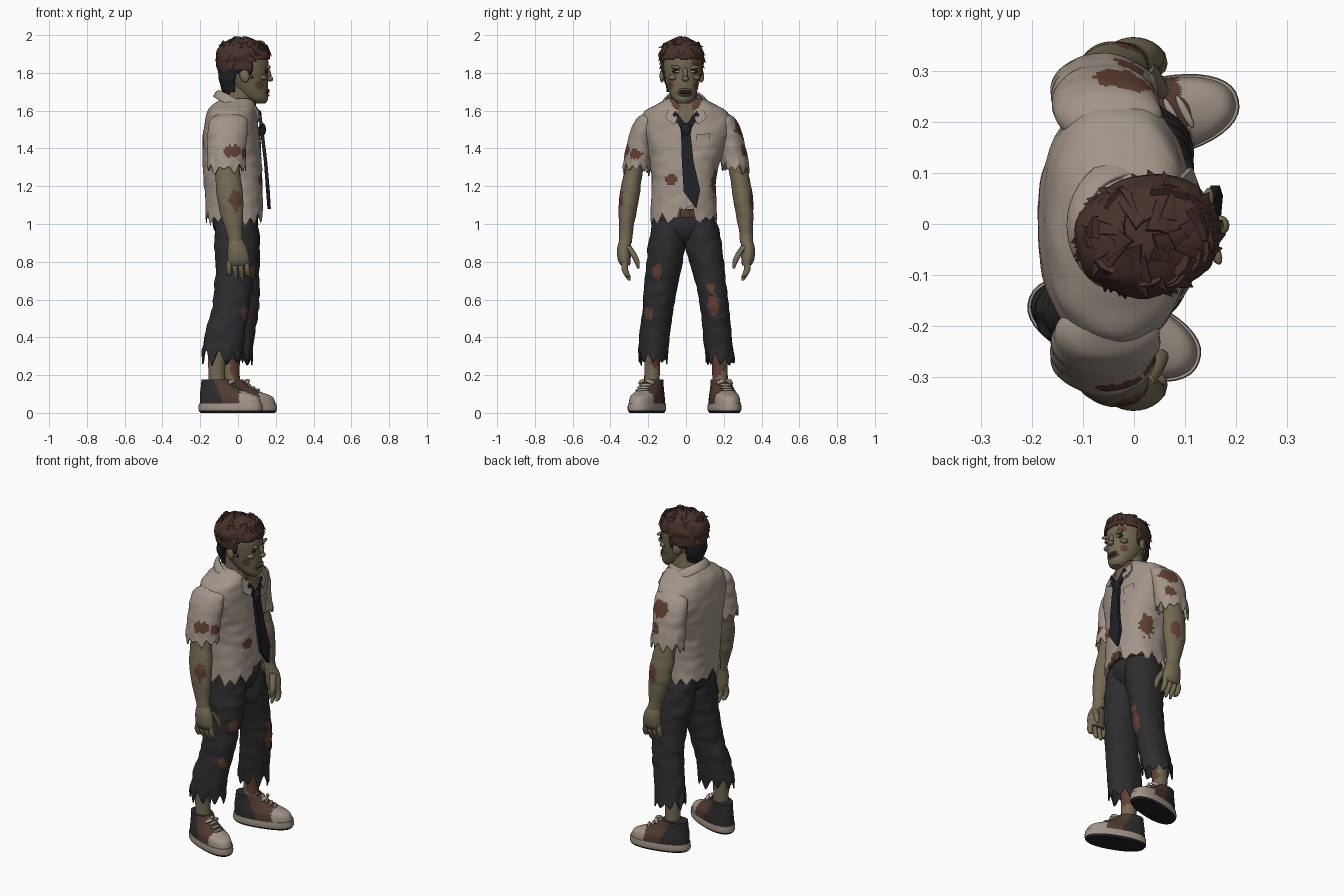
import bpy, bmesh, math, random
from mathutils import Matrix, Vector, noise
random.seed(4)


def material(name, r, g, b):
    m = bpy.data.materials.new(name)
    m.diffuse_color = (r, g, b, 1)
    return m


SKIN = material("olive skin", .172, .143, .086)
SHIRT = material("dirty shirt", .36, .30, .25)
CLOTH = material("charcoal cloth", .026, .026, .028)
HAIR = material("brown hair", .063, .031, .024)
BLACK = material("black", .014, .015, .018)
WOUND = material("wound red", .12, .05, .034)
LEATHER = material("shoe brown", .08, .042, .03)
PALE = material("pale eye", .36, .33, .25)


def finish(bm, name, mats, solid=0):
    bmesh.ops.recalc_face_normals(bm, faces=bm.faces)
    me = bpy.data.meshes.new(name)
    bm.to_mesh(me)
    bm.free()
    for m in mats:
        me.materials.append(m)
    me.polygons.foreach_set("use_smooth", [True] * len(me.polygons))
    me.set_sharp_from_angle(angle=math.radians(45))
    ob = bpy.data.objects.new(name, me)
    bpy.context.collection.objects.link(ob)
    if solid:
        mod = ob.modifiers.new("thickness", 'SOLIDIFY')
        mod.thickness, mod.offset = solid, -1
    return ob


def spline(keys, sub):
    """Smooth interpolation through cross-section keys."""
    out = []
    for i in range(len(keys) - 1):
        a, b, c, d = (keys[max(0, min(len(keys) - 1, i + k))] for k in (-1, 0, 1, 2))
        for t in (s / sub for s in range(sub)):
            out.append([.5 * (2*q + (r-p)*t + (2*p-5*q+4*r-u)*t*t + (3*q-p-3*r+u)*t**3)
                        for p, q, r, u in zip(a, b, c, d)])
    return out + [list(keys[-1])]


def loft(name, keys, mats, n=28, sub=5, power=2, rag=0, teeth=20, lift=None, wrinkle=0, tilt=0,
         rule=None, keep=None, caps=True, solid=0):
    """Stack of oval rings (x, y, z, rx, ry); rag tears the last ring into teeth."""
    bm, rings, rows = bmesh.new(), [], spline(keys, sub)
    tears = [random.uniform(.1, 1) * (1 if i % 2 else -1) * rag for i in range(teeth)]
    for j, (x, y, z, rx, ry) in enumerate(rows):
        w, ring = max(0, (j - (len(rows) - 1 - sub)) / sub), []
        for i in range(n):
            c, s = math.cos(2 * math.pi * i / n), math.sin(2 * math.pi * i / n)
            dx = rx * math.copysign(abs(c) ** (2 / power), c)
            dy = ry * math.copysign(abs(s) ** (2 / power), s)
            k = 1 + wrinkle * noise.noise(Vector((x + dx, y + dy, z * 1.6)) * 14)
            f = i * teeth / n
            up = tears[int(f)] * (1 - f % 1) + tears[(int(f) + 1) % teeth] * (f % 1)
            up += lift(dx, dy) if lift else 0
            ring.append(bm.verts.new((x + dx * k, y + dy * k, z + tilt * dx + up * w)))
        rings.append(ring)
    for r, q in zip(rings, rings[1:]):
        for i in range(n):
            bm.faces.new((r[i], r[(i + 1) % n], q[(i + 1) % n], q[i]))
    if caps:
        bm.faces.new(rings[0])
        if not rag:
            bm.faces.new(rings[-1])
    if keep:
        gone = [f for f in bm.faces if not keep(f.calc_center_median())]
        bmesh.ops.delete(bm, geom=gone, context='FACES')
    for f in bm.faces:
        f.material_index = rule(f.calc_center_median()) if rule else 0
    return finish(bm, name, mats, solid)


def torn(*spots):
    """Rule: faces inside a ragged ellipsoid take the second material."""
    def rule(c):
        return int(any(((c.x-x)/rx)**2 + ((c.y-y)/ry)**2 + ((c.z-z)/rz)**2 < 1 + .8 * noise.noise(c * 45)
                       for x, y, z, rx, ry, rz in spots))
    return rule


def ball(name, loc, size, mat, rot=(0, 0, 0)):
    bm = bmesh.new()
    bmesh.ops.create_uvsphere(bm, u_segments=16, v_segments=10, radius=1)
    bm.transform(Matrix.Diagonal((*size, 1)))
    ob = finish(bm, name, [mat])
    ob.location, ob.rotation_euler = loc, rot
    return ob


def plate(name, pts, depth, mat):
    """Flat outline given thickness along x."""
    bm = bmesh.new()
    new = bmesh.ops.extrude_face_region(bm, geom=[bm.faces.new([bm.verts.new(p) for p in pts])])
    bmesh.ops.translate(bm, vec=(-depth, 0, 0),
                        verts=[v for v in new['geom'] if isinstance(v, bmesh.types.BMVert)])
    return finish(bm, name, [mat])


# Shirt body with open neck, tears and a ragged hem raised over the belt
hole = torn((.12, -.08, 1.24, .06, .03, .03), (0, .25, 1.5, .05, .05, .05), (.04, .16, 1.22, .05, .04, .07))


def shirt_rule(c):
    if c.x > .03 and abs(c.y) < .5 * (c.z - 1.48):
        return 2 if abs(c.y) < .035 else 1
    return hole(c)


shirt = loft("shirt", [
    (.0, 0, 1.665, .085, .095), (-.018, 0, 1.632, .115, .155), (-.032, 0, 1.59, .132, .222),
    (-.037, .003, 1.5, .146, .242), (-.034, 0, 1.4, .153, .208), (-.029, -.01, 1.28, .156, .176),
    (-.022, -.012, 1.15, .152, .17), (-.02, -.012, 1.03, .151, .178)],
    [SHIRT, WOUND, SKIN], n=90, sub=9, power=2.4, rag=.042, teeth=30, wrinkle=.03,
    lift=lambda dx, dy: .06 if dx > 0 and abs(dy - .015) < .045 else -.005, rule=shirt_rule)

# Collar ring, collar points and pocket
loft("collar", [(0, -.003, 1.605, .132, .14), (-.002, -.005, 1.635, .118, .125), (-.002, -.006, 1.66, .098, .105)],
     [SHIRT], n=40, tilt=-.52, caps=False, solid=.01, keep=lambda c: not (c.x > .05 and abs(c.y) < .045))
for s in (-1, 1):
    plate("collar_point", [(.115, s*.035, 1.60), (.09, s*.085, 1.63), (.115, s*.11, 1.56),
                           (.133, s*.06, 1.525)], .009, SHIRT)


def patch(name, y0, y1, z0, z1, offset):
    bm = bmesh.new()
    bmesh.ops.create_grid(bm, x_segments=8, y_segments=12, size=.5)
    for v in bm.verts:
        v.co = (.15, (y0+y1)/2 + v.co.x*(y1-y0), (z0+z1)/2 + v.co.y*(z1-z0))
    mod = finish(bm, name, [SHIRT]).modifiers.new("fit", 'SHRINKWRAP')
    mod.target, mod.offset, mod.wrap_mode = shirt, offset, 'ABOVE_SURFACE'


patch("pocket", .06, .135, 1.37, 1.47, .005)
patch("pocket_flap", .057, .138, 1.45, 1.475, .009)

# Loose tie
plate("tie_blade", [(.137, -.026, 1.48), (.137, .024, 1.48), (.155, .04, 1.33), (.168, .075, 1.18),
                    (.174, .055, 1.08), (.168, -.012, 1.17), (.155, -.022, 1.33)], .018, BLACK)
ball("tie_knot", (.128, 0, 1.5), (.02, .028, .036), BLACK)
for s in (-1, 1):
    plate("tie_band", [(.13, s*.005, 1.53), (.122, s*.055, 1.60), (.118, s*.072, 1.58),
                       (.132, s*.02, 1.49)], .012, BLACK)

# Sleeves, arms and hands
for s in (-1, 1):
    loft("sleeve", [(-.045, s*.195, 1.585, .05, .028), (-.048, s*.207, 1.557, .094, .055),
                    (-.055, s*.226, 1.5, .105, .066), (-.058, s*.245, 1.4, .102, .072),
                    (-.06, s*.262, 1.295, .102, .074)], [SHIRT, WOUND], n=72, sub=9, rag=.042, teeth=22,
         wrinkle=.06, solid=.006,
         rule=torn((-.03, -.32, 1.385, .05, .06, .032), (.03, -.27, 1.37, .03, .04, .025),
                   (-.02, .28, 1.5, .06, .06, .045), (0, .32, 1.39, .04, .04, .035)))
    loft("arm", [(-.06, s*.25, 1.42, .068, .052), (-.056, s*.28, 1.27, .066, .05), (-.042, s*.299, 1.15, .07, .054),
                 (-.033, s*.311, 1.05, .06, .046), (-.018, s*.318, .95, .042, .036), (-.01, s*.32, .90, .041, .034)],
         [SKIN, WOUND], n=48, sub=10, rule=torn((-.015, s*.345, 1.125, .032, .035, .055)), wrinkle=.06)
    loft("palm", [(-.012, s*.32, .92, .037, .03), (-.003, s*.328, .87, .052, .037),
                  (.003, s*.327, .81, .057, .034), (.003, s*.32, .78, .05, .024)], [SKIN])
    for i, tip in enumerate((.72, .70, .70, .725)):
        x = .042 - i * .028
        loft("finger", [(x, s*.322, .81, .015, .018), (x*1.15, s*.325, .765, .0145, .018),
                        (x*1.15 + .004, s*.312, .73, .013, .016), (x*1.15 + .004, s*.3, tip, .006, .007)],
             [SKIN], n=10, sub=3)
    loft("thumb", [(.02, s*.31, .885, .02, .02), (.042, s*.278, .84, .018, .018), (.052, s*.26, .80, .016, .015),
                   (.054, s*.253, .765, .006, .006)], [SKIN], n=10, sub=3)

# Trousers: seat, belt, legs with torn hems
loft("trouser_seat", [(-.014, -.01, 1.08, .118, .162), (-.014, -.01, 1.0, .121, .173), (-.011, -.008, .95, .105, .16),
                      (-.008, -.005, .91, .07, .1), (-.004, -.003, .885, .03, .04)], [CLOTH], wrinkle=.03)
loft("belt", [(-.012, -.01, 1.078, .127, .166), (-.012, -.01, 1.035, .128, .17)], [LEATHER], sub=1)
plate("buckle", [(.124, -.03, 1.08), (.124, .02, 1.08), (.124, .02, 1.035), (.124, -.03, 1.035)], .009, LEATHER)
legs = {
    -1: [(-.012, -.088, 1.02, .112, .088), (-.01, -.096, .93, .114, .096), (-.01, -.107, .85, .113, .099),
         (-.015, -.12, .75, .105, .093), (-.03, -.14, .62, .1, .086), (-.042, -.15, .54, .099, .083),
         (-.07, -.165, .42, .107, .08), (-.085, -.175, .295, .11, .077)],
    1: [(-.01, .075, 1.02, .112, .088), (0, .086, .93, .114, .096), (.005, .099, .85, .113, .097),
        (.013, .12, .75, .102, .086), (.018, .143, .62, .096, .078), (.015, .153, .54, .094, .077),
        (-.003, .166, .42, .092, .075), (-.02, .18, .285, .092, .078)]}
spots = {-1: [(.08, -.155, .75, .05, .025, .042), (.04, -.2, .53, .04, .026, .032)],
         1: [(.11, .145, .57, .05, .03, .06), (.1, .13, .66, .03, .022, .03)]}
for s in (-1, 1):
    loft("trouser_leg", legs[s], [CLOTH, WOUND], n=60, sub=8, rag=.05, teeth=18, wrinkle=.07,
         rule=torn(*spots[s]), solid=.006)
    ax = -.112 if s < 0 else -.035
    loft("shin", [(ax + .01, s*.17, .45, .06, .055), (ax, s*.177, .3, .048, .043), (ax, s*.18, .2, .044, .041),
                  (ax + .005, s*.18, .12, .05, .042)], [SKIN, WOUND], n=36, sub=8,
         rule=torn((.01, .15, .27, .06, .06, .08), (-.06, -.155, .30, .045, .045, .06)))

# Shoes, built heel to toe along x and then turned outward
for s, x, y, yaw in ((-1, -.104, -.182, -21), (1, -.037, .188, 13)):
    parts = [
        loft("shoe_sole", [(.07, 0, 0, .168, .068), (.07, 0, .012, .177, .077), (.07, 0, .03, .178, .079),
                           (.07, 0, .05, .176, .077)], [SHIRT, BLACK], n=40, sub=3, power=2.3,
             rule=lambda c: int(c.z < .013)),
        loft("shoe_upper", [(.07, 0, .045, .172, .075), (.062, 0, .085, .162, .072), (.03, 0, .112, .13, .063),
                            (.002, 0, .14, .098, .056), (-.018, 0, .178, .074, .053)],
             [SHIRT, CLOTH, LEATHER], n=72, sub=8, power=2.2,
             rule=lambda c: 0 if c.x > .14 and c.z < .115 else 1 if c.x < .03 + .5 * (.1 - c.z) else 2)]
    for lx, lz in ((.065, .168), (.09, .148), (.115, .134), (.14, .122)):
        parts.append(ball("shoe_lace", (lx, 0, lz), (.008, .036, .008), SHIRT, (0, 0, .25)))
    for t in (-1, 1):
        parts.append(ball("lace_bow", (.085, t*.024, .165), (.01, .026, .011), SHIRT, (t*-.4, 0, t*.5)))
    turn = Matrix.Translation((x, y, 0)) @ Matrix.Rotation(math.radians(yaw), 4, 'Z')
    for p in parts:
        p.matrix_world = turn @ p.matrix_basis

# Neck, head and face
loft("neck", [(-.008, -.003, 1.56, .09, .085), (.002, -.006, 1.62, .082, .074), (.012, -.012, 1.69, .078, .068),
              (.018, -.015, 1.75, .077, .066)], [SKIN, WOUND], n=40, sub=8,
     rule=torn((.07, .06, 1.6, .05, .035, .06), (.07, -.06, 1.6, .05, .035, .06)))
head = [loft("head", [
    (.115, 0, 1.637, .03, .032), (.1, 0, 1.66, .06, .056), (.075, 0, 1.70, .084, .074), (.055, 0, 1.75, .104, .088),
    (.045, 0, 1.80, .114, .098), (.04, 0, 1.86, .121, .102), (.033, 0, 1.92, .108, .092), (.03, 0, 1.96, .06, .05)],
    [SKIN, WOUND], n=72, sub=9, rule=torn((.1, -.075, 1.735, .03, .03, .022), (.13, .065, 1.73, .025, .025, .018),
                                          (.14, .06, 1.85, .03, .02, .02), (.15, 0, 1.695, .04, .045, .022))),
    ball("nose_bridge", (.161, 0, 1.80), (.015, .013, .034), SKIN, (0, -.25, 0)),
    ball("nose_tip", (.171, 0, 1.768), (.017, .019, .014), SKIN),
    ball("mouth", (.152, 0, 1.703), (.012, .040, .018), WOUND),
    ball("mouth_gap", (.158, 0, 1.701), (.009, .032, .012), BLACK),
    ball("upper_teeth", (.162, 0, 1.71), (.006, .024, .004), PALE),
    ball("lower_lip", (.157, 0, 1.681), (.011, .033, .006), SKIN)]
for s in (-1, 1):
    head += [ball("eye_socket", (.144, s*.042, 1.808), (.011, .026, .013), BLACK),
             ball("eye", (.151, s*.041, 1.806), (.006, .012, .006), PALE),
             ball("brow", (.149, s*.042, 1.828), (.013, .036, .011), SKIN, (s*.15, 0, s*-.3)),
             ball("cheekbone", (.125, s*.06, 1.775), (.022, .026, .015), SKIN),
             ball("ear", (.02, s*.104, 1.785), (.026, .013, .036), SKIN, (0, -.2, s*.3))]


# Hair cap with darker sides
def hairline(c):
    low = 1.69 if c.x < -.03 else 1.80 if c.x < .045 else 1.77 if c.x < .06 else 1.872
    return c.z > low + .012 * noise.noise(c * 60)


cap = [(.0, 0, 1.68, .075, .07), (.014, 0, 1.75, .114, .093), (.028, 0, 1.82, .137, .11), (.028, 0, 1.88, .143, .118),
       (.026, 0, 1.925, .132, .109), (.022, 0, 1.955, .1, .083), (.015, 0, 1.975, .055, .045), (.01, 0, 1.981, .01, .01)]
head.append(loft("hair_cap", cap, [HAIR, BLACK], n=48, sub=6, wrinkle=.09, keep=hairline, solid=.008,
                 rule=lambda c: int(c.z < 1.81 + .03 * noise.noise(c * 30))))

# Broad flat hair locks swept along the cap
bm, rows = bmesh.new(), spline(cap[2:7], 6)
for k in range(60):
    (x, y, z, rx, ry), a = rows[(k * 7) % 22 + 2], k * 2.4
    if math.cos(a) > .3:
        z = max(z, 1.915)
    nrm = Vector((math.cos(a), math.sin(a), max(0, (z - 1.87) * 9)))
    way = Vector((math.cos(a + .5), math.sin(a + .5), -1.5 if z < 1.94 else -.25))
    frame = Matrix((nrm.cross(way).normalized(), way.cross(nrm.cross(way)).normalized(), way.normalized()))
    p = Vector((x + rx * .95 * math.cos(a), y + ry * .95 * math.sin(a), z))
    bmesh.ops.create_cone(bm, segments=6, radius1=.026, radius2=.001, depth=.066, cap_ends=True,
                          matrix=Matrix.Translation(p) @ frame.transposed().to_4x4() @ Matrix.Diagonal((1, .45, 1, 1)))
head.append(finish(bm, "hair_locks", [HAIR]))

# Turn the head slightly to one side
turn = (Matrix.Translation((.03, -.022, 0)) @ Matrix.Rotation(math.radians(8), 4, 'Z')
        @ Matrix.Translation((-.03, 0, 0)))
for ob in head:
    ob.matrix_world = turn @ ob.matrix_basis
